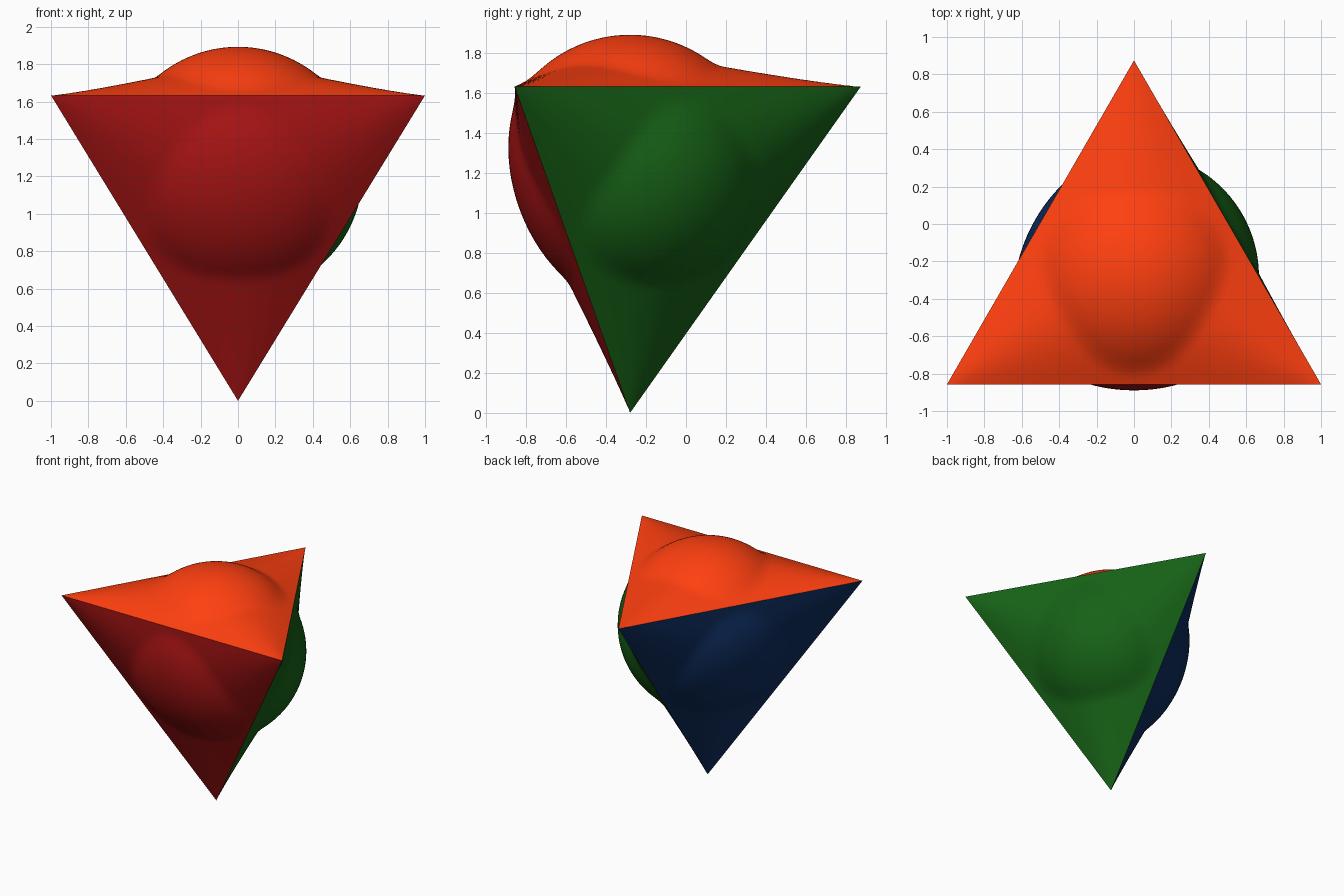
import bpy
import math
from mathutils import Vector

if "Cube" in bpy.data.objects:
    bpy.data.objects.remove(bpy.data.objects["Cube"])

N = 64                      # rows of triangles per face
EDGE = 2.0
ALT = EDGE * math.sqrt(3) / 2
IN_R = ALT - 2 * ALT / 3    # face centre to edge
CORE_R = 0.668              # ball pushing through every face
CENTRE = Vector((0, -0.28, EDGE * math.sqrt(2 / 3) * 0.75))
FACE_D = EDGE / math.sqrt(24)

# Corners of the upside-down tetrahedron
TOP = CENTRE.z + FACE_D
LEFT = Vector((-1, CENTRE.y - IN_R, TOP))
RIGHT = Vector((1, CENTRE.y - IN_R, TOP))
BACK = Vector((0, CENTRE.y + 2 * IN_R, TOP))
TIP = Vector((0, CENTRE.y, 0))


def smooth_max(a, b, k):
    h = max(k - abs(a - b), 0) / k
    return max(a, b) + h * h * k / 4


def bulge(bary, rho):
    """Height over the flat face: a ball dome plus ridges fading to the corners."""
    lo, hi = max(min(bary), 0), max(bary)
    if lo < 1e-7:
        return 0.0
    s = (1 - hi) * ALT
    u = 2 * lo / (1 - hi)
    ridge = 0.1 * (s / 0.69) ** 1.2 * math.sin(u * math.pi / 2)
    dome = math.sqrt(max(CORE_R ** 2 - rho ** 2, 0)) - FACE_D
    fade = min(1, lo * ALT / 0.05)
    return smooth_max(ridge, dome, 0.03 * fade + 1e-6)


def domed_face(name, a, b, c, scale, color):
    mid = (a + b + c) / 3
    normal = (mid - CENTRE).normalized()
    if (b - a).cross(c - a).dot(normal) < 0:
        b, c = c, b
    verts, index, faces = [], {}, []
    for i in range(N + 1):
        for j in range(N + 1 - i):
            bary = (i / N, j / N, (N - i - j) / N)
            p = a * bary[0] + b * bary[1] + c * bary[2]
            index[i, j] = len(verts)
            verts.append(p + normal * scale * bulge(bary, (p - mid).length))
    for i in range(N):
        for j in range(N - i):
            faces.append((index[i, j], index[i + 1, j], index[i, j + 1]))
            if i + j < N - 1:
                faces.append((index[i + 1, j], index[i + 1, j + 1], index[i, j + 1]))
    mesh = bpy.data.meshes.new(name)
    mesh.from_pydata(verts, [], faces)
    mesh.shade_smooth()
    mat = bpy.data.materials.new(name + "_paint")
    mat.diffuse_color = (*color, 1)
    mat.use_nodes = True
    mat.node_tree.nodes["Principled BSDF"].inputs["Base Color"].default_value = mat.diffuse_color
    mesh.materials.append(mat)
    obj = bpy.data.objects.new(name, mesh)
    bpy.context.collection.objects.link(obj)


# Two faces with full domes, two with flatter ones
domed_face("top_face", LEFT, RIGHT, BACK, 1.0, (1.0, 0.05, 0.005))
domed_face("right_face", RIGHT, BACK, TIP, 1.0, (0.008, 0.12, 0.008))
domed_face("front_face", LEFT, RIGHT, TIP, 0.7, (0.4, 0.007, 0.007))
domed_face("left_face", LEFT, BACK, TIP, 0.7, (0.004, 0.025, 0.11))
